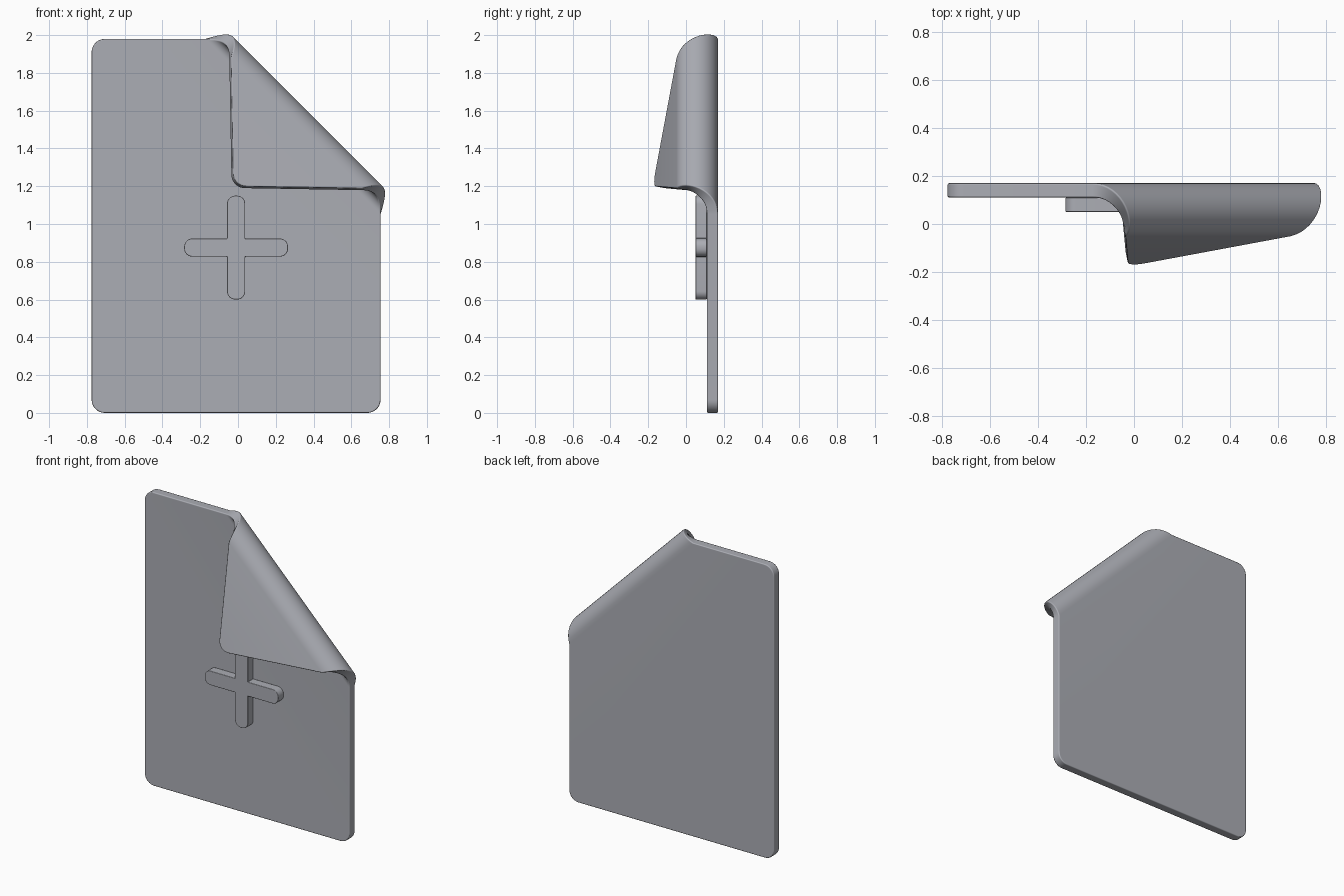
import bpy
import bmesh
import math
from mathutils import Vector

cube = bpy.data.objects.get("Cube")
if cube:
    bpy.data.objects.remove(cube, do_unlink=True)

# Single material
grey = bpy.data.materials.new("cool grey")
grey.use_nodes = True
colour = (0.41, 0.42, 0.46, 1.0)
grey.diffuse_color = colour
grey.node_tree.nodes["Principled BSDF"].inputs["Base Color"].default_value = colour

FRONT, THICK = 0.11, 0.06


def arc(cx, cz, radius, start, steps=8):
    """Quarter circle, counter-clockwise from the start angle."""
    angles = [start + math.pi / 2 * i / steps for i in range(steps + 1)]
    return [(cx + radius * math.cos(a), cz + radius * math.sin(a)) for a in angles]


def rounded_rect(x0, x1, z0, z1, r):
    centres = [(x1 - r, z1 - r), (x0 + r, z1 - r), (x0 + r, z0 + r), (x1 - r, z0 + r)]
    return [p for i, (cx, cz) in enumerate(centres) for p in arc(cx, cz, r, i * math.pi / 2)]


def plus_outline(cx, cz, reach, half, r):
    """Four round-ended arms joined at sharp inner corners."""
    arm = arc(reach - r, -half + r, r, -math.pi / 2)
    arm += arc(reach - r, half - r, r, 0)
    arm.append((half, half))
    points = []
    for i in range(4):
        c, s = math.cos(i * math.pi / 2), math.sin(i * math.pi / 2)
        points += [(cx + c * x - s * z, cz + s * x + c * z) for x, z in arm]
    return points


def prism(outline, y):
    """Extrude an xz outline backwards from y by the sheet thickness."""
    bm = bmesh.new()
    face = bm.faces.new([bm.verts.new((x, y, z)) for x, z in outline])
    extruded = bmesh.ops.extrude_face_region(bm, geom=[face])
    moved = [g for g in extruded["geom"] if isinstance(g, bmesh.types.BMVert)]
    bmesh.ops.translate(bm, verts=moved, vec=(0, THICK, 0))
    bmesh.ops.remove_doubles(bm, verts=bm.verts, dist=0.0005)
    return bm


def finish(bm, name, width):
    bmesh.ops.recalc_face_normals(bm, faces=bm.faces)
    mesh = bpy.data.meshes.new(name)
    bm.to_mesh(mesh)
    bm.free()
    mesh.materials.append(grey)
    obj = bpy.data.objects.new(name, mesh)
    bpy.context.collection.objects.link(obj)
    bpy.ops.object.select_all(action="DESELECT")
    obj.select_set(True)
    bpy.context.view_layer.objects.active = obj
    bpy.ops.object.shade_smooth_by_angle(angle=math.radians(35))
    bevel = obj.modifiers.new("soft edges", "BEVEL")
    bevel.width = width
    bevel.segments = 2
    bevel.limit_method = "ANGLE"
    bevel.angle_limit = math.radians(45)
    bevel.use_clamp_overlap = False
    bevel.harden_normals = True
    return obj


# Page sheet, cut into strips where its corner rolls over
page = prism(rounded_rect(-0.775, 0.755, 0, 1.98, 0.07), FRONT)
across = Vector((1, 0, 1)).normalized()
fold_start, fold_angle = 1.278, math.radians(165)
inner, neutral, strips = 0.052, 0.057, 16
for i in range(strips + 1):
    distance = fold_start + neutral * fold_angle * i / strips
    bmesh.ops.bisect_plane(page, geom=page.verts[:] + page.edges[:] + page.faces[:],
                           plane_co=across * distance, plane_no=across)

# Roll the corner forward around the diagonal, then continue it straight
for v in page.verts:
    s = v.co.dot(across)
    t = s - fold_start
    if t > 0:
        turn = min(t / neutral, fold_angle)
        rest = t - neutral * turn
        radius = inner + v.co.y - FRONT
        new_s = fold_start + radius * math.sin(turn) + rest * math.cos(turn)
        v.co += across * (new_s - s)
        v.co.y = FRONT - inner + radius * math.cos(turn) - rest * math.sin(turn)
finish(page, "folded_page", 0.007)

# Raised plus sign on the front of the page
finish(prism(plus_outline(-0.01, 0.875, 0.275, 0.048, 0.044), FRONT - THICK),
       "plus_sign", 0.004)
